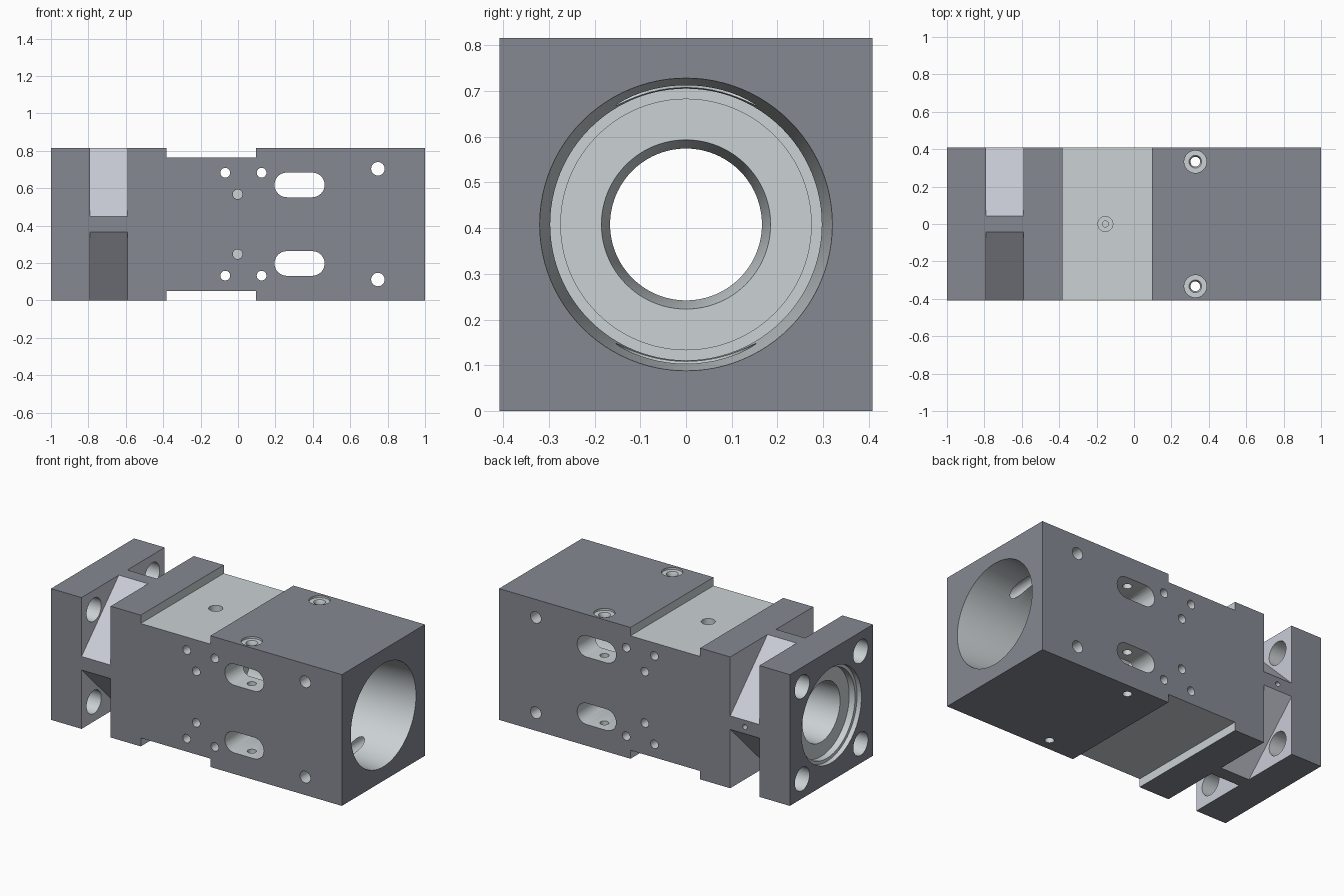
import bpy, bmesh, math
from mathutils import Matrix

if "Cube" in bpy.data.objects:
    bpy.data.objects.remove(bpy.data.objects["Cube"])

H = 0.408            # half width, also the height of the bore axis
AXES = {'X': Matrix.Rotation(math.pi / 2, 4, 'Y'),
        'Y': Matrix.Rotation(-math.pi / 2, 4, 'X'),
        'Z': Matrix.Identity(4)}


def material(name, rgb):
    m = bpy.data.materials.new(name)
    m.diffuse_color = (*rgb, 1)
    m.use_nodes = True
    m.node_tree.nodes["Principled BSDF"].inputs["Base Color"].default_value = m.diffuse_color
    return m


# Dark outer coating, bare machined surfaces, slightly blue notches
MATS = [material('coated', (0.236, 0.247, 0.29)),
        material('machined', (0.596, 0.64, 0.657)),
        material('notch_metal', (0.584, 0.607, 0.68))]
COATED, MACHINED, NOTCH = range(3)


def to_object(bm, name, mat):
    bmesh.ops.recalc_face_normals(bm, faces=bm.faces)
    for f in bm.faces:
        f.material_index = mat
    mesh = bpy.data.meshes.new(name)
    bm.to_mesh(mesh)
    bm.free()
    for m in MATS:
        mesh.materials.append(m)
    ob = bpy.data.objects.new(name, mesh)
    bpy.context.collection.objects.link(ob)
    return ob


def prism(name, outline, depth, mat):
    """Extrude an x-z outline symmetrically along y."""
    bm = bmesh.new()
    face = bm.faces.new([bm.verts.new((x, -depth, z)) for x, z in outline])
    ext = bmesh.ops.extrude_face_region(bm, geom=[face])
    moved = [v for v in ext['geom'] if isinstance(v, bmesh.types.BMVert)]
    bmesh.ops.translate(bm, verts=moved, vec=(0, 2 * depth, 0))
    return to_object(bm, name, mat)


def lathe(name, profile, axis, loc, segs=32):
    """Closed turned solid from (position along axis, radius) points."""
    bm = bmesh.new()
    rings = []
    for t, r in profile:
        rings.append([bm.verts.new((r * math.cos(2 * math.pi * i / segs),
                                    r * math.sin(2 * math.pi * i / segs), t))
                      for i in range(segs)])
    for a, b in zip(rings, rings[1:]):
        for i in range(segs):
            j = (i + 1) % segs
            bm.faces.new((a[i], a[j], b[j], b[i]))
    bm.faces.new(rings[0])
    bm.faces.new(rings[-1])
    bm.transform(Matrix.Translation(loc) @ AXES[axis])
    return to_object(bm, name, MACHINED)


def cut(cutter):
    """Subtract the cutter from the housing, then discard it."""
    cutter.hide_render = True
    mod = housing.modifiers.new('cut', 'BOOLEAN')
    mod.operation, mod.solver, mod.object = 'DIFFERENCE', 'EXACT', cutter
    bpy.context.view_layer.objects.active = housing
    bpy.ops.object.modifier_apply(modifier=mod.name)
    bpy.data.objects.remove(cutter)


def drill(axis, loc, r, start, end):
    cut(lathe('drill', [(start, r), (end, r)], axis, loc))


def rect(x0, x1, z0, z1):
    return [(x0, z0), (x1, z0), (x1, z1), (x0, z1)]


# Square housing with shallow machined recesses across top and bottom
top = 2 * H
housing = prism('housing', rect(-1, 1, 0, top), H, COATED)
cut(prism('recess', rect(-0.383, 0.096, -0.2, 0.052), 0.5, MACHINED))
cut(prism('recess', rect(-0.383, 0.096, top - 0.052, top + 0.2), 0.5, MACHINED))

# Stepped and tapered main bore
cut(lathe('bore', [(-1.02, 0.295), (-0.97, 0.295), (-0.97, 0.275), (-0.93, 0.275),
                   (-0.93, 0.185), (-0.5, 0.166), (0.08, 0.166), (0.175, 0.185),
                   (0.175, 0.274), (0.185, 0.274), (0.185, 0.297), (0.68, 0.297),
                   (1, 0.32), (1.02, 0.3214)], 'X', (0, 0, H), 96))

for sy in (-1, 1):
    for sz in (-1, 1):
        # Diagonal corner notches behind the flange
        bm = bmesh.new()
        dist = (H + 0.042) / math.sqrt(2) + 0.3
        bmesh.ops.create_cube(bm, size=1, matrix=(
            Matrix.Translation((-0.69, 0, H)) @ Matrix.Rotation(math.atan2(sz, sy), 4, 'X')
            @ Matrix.Translation((0, dist, 0)) @ Matrix.Diagonal((0.2, 0.6, 0.6, 1))))
        cut(to_object(bm, 'notch', NOTCH))
        # Flange bolt holes
        drill('X', (0, 0.287 * sy, H + 0.287 * sz), 0.072, -1.1, -0.7)
        # Blind dowel holes on both sides
        drill('Y', (-0.002, 0, H + 0.16 * sz), 0.026, 0.30 * sy, 0.5 * sy)

for sz in (-1, 1):
    # Cross-drilled holes
    for x, dz, r in ((-0.068, 0.275, 0.026), (0.126, 0.275, 0.026), (0.748, 0.296, 0.036)):
        drill('Y', (x, 0, H + dz * sz), r, -0.5, 0.5)
    # Rounded side slots
    outline = []
    for cx, a0 in ((0.397, -90), (0.261, 90)):
        for i in range(17):
            a = math.radians(a0 + 180 * i / 16)
            outline.append((cx + 0.066 * math.cos(a), H + 0.21 * sz + 0.066 * math.sin(a)))
    cut(prism('slot', outline, 0.5, MACHINED))

# Counterbored vertical screw holes
for sy in (-1, 1):
    cut(lathe('screw_hole', [(-0.1, 0.026), (top - 0.03, 0.026), (top - 0.012, 0.034),
                             (top - 0.012, 0.06), (top + 0.1, 0.06)],
              'Z', (0.328, 0.333 * sy, 0)))
# Stepped port in the top recess
cut(lathe('port', [(0.62, 0.016), (0.67, 0.016), (0.67, 0.04), (0.9, 0.04)],
          'Z', (-0.153, 0, 0)))
# Small vent in the back rib
drill('Y', (-0.69, 0, H), 0.015, 0.1, 0.5)

bpy.ops.object.select_all(action='DESELECT')
housing.select_set(True)
bpy.context.view_layer.objects.active = housing
bpy.ops.object.shade_smooth_by_angle(angle=math.radians(30))
